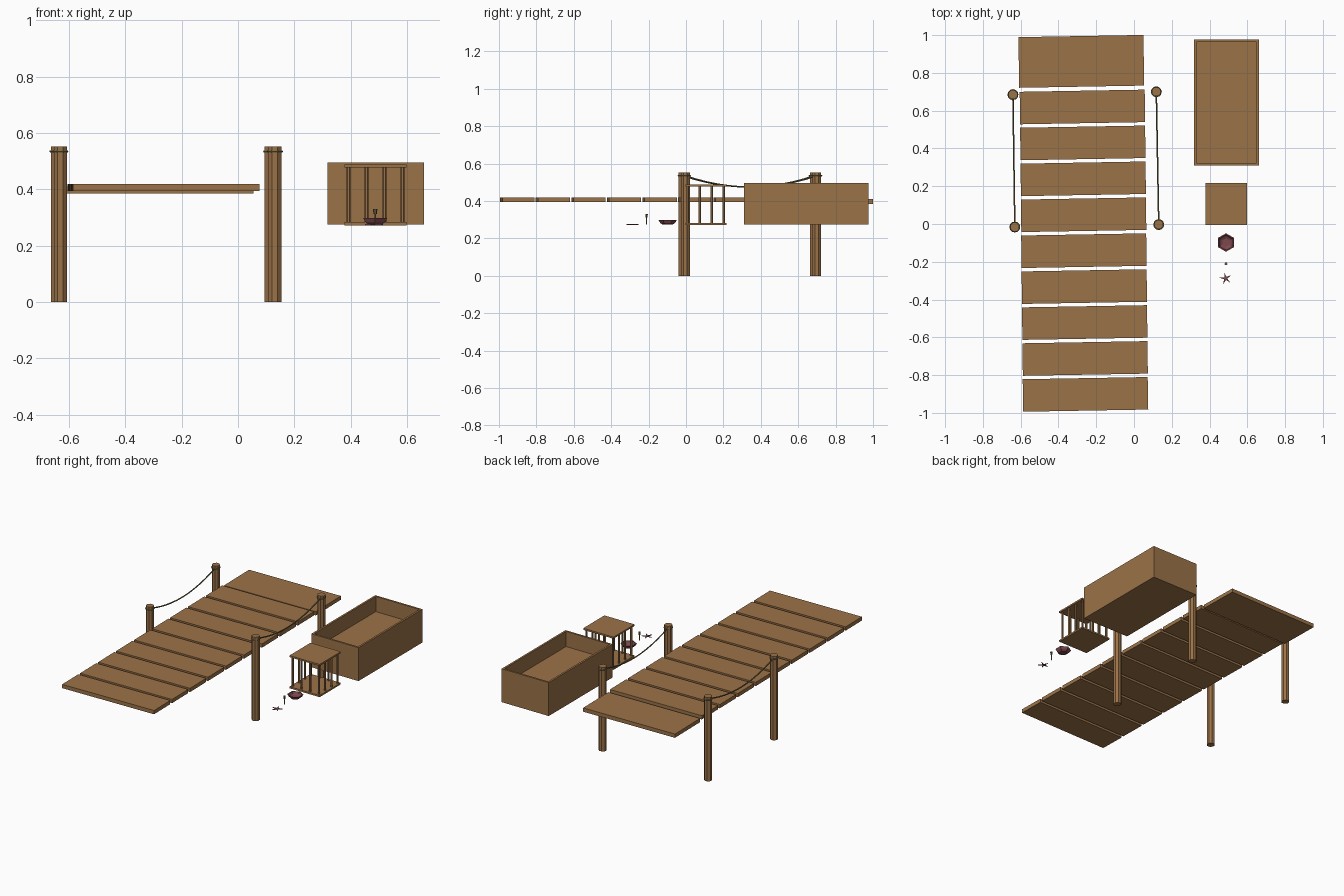
import bpy, bmesh, math
from mathutils import Matrix, Vector

if "Cube" in bpy.data.objects:
    bpy.data.objects.remove(bpy.data.objects["Cube"])


def material(name, rgb):
    m = bpy.data.materials.new(name)
    m.diffuse_color = (*rgb, 1)
    m.use_nodes = True
    m.node_tree.nodes["Principled BSDF"].inputs["Base Color"].default_value = m.diffuse_color
    return m


WOOD = material("wood", (0.33, 0.17, 0.065))
ROPE = material("rope", (0.17, 0.14, 0.06))
SHELL = material("shell", (0.20, 0.065, 0.075))


def finish(bm, name, mat):
    bmesh.ops.recalc_face_normals(bm, faces=bm.faces)
    me = bpy.data.meshes.new(name)
    bm.to_mesh(me)
    bm.free()
    me.materials.append(mat)
    ob = bpy.data.objects.new(name, me)
    bpy.context.collection.objects.link(ob)
    return ob


def box(name, center, size, mat=WOOD, turn=0):
    bm = bmesh.new()
    bmesh.ops.create_cube(bm, size=1, matrix=Matrix.Translation(center)
                          @ Matrix.Rotation(turn, 4, 'Z') @ Matrix.Diagonal((*size, 1)))
    return finish(bm, name, mat)


def lathe(name, x, y, profile, sides, mat, turn=0):
    """Revolve (radius, z) rings and cap both ends."""
    bm = bmesh.new()
    rings = [[bm.verts.new((x + r * math.cos(turn + i * math.tau / sides),
                            y + r * math.sin(turn + i * math.tau / sides), z))
              for i in range(sides)] for r, z in profile]
    for a, b in zip(rings, rings[1:]):
        for i in range(sides):
            j = (i + 1) % sides
            bm.faces.new((a[i], a[j], b[j], b[i]))
    bm.faces.new(rings[0])
    bm.faces.new(rings[-1])
    return finish(bm, name, mat)


# Dock deck, turned one degree
TURN = math.radians(1)
for i in range(9):
    y = -0.902 + 0.1902 * i
    box(f"plank_{i + 1}", (-0.257 - 0.0105 * (y + 0.9), y, 0.406), (0.662, 0.172, 0.025), turn=TURN)
box("end_platform", (-0.279, 0.861, 0.397), (0.662, 0.268, 0.025), turn=TURN)

# Posts, rope loops and sagging ropes
sides = {"left": ((-0.631, -0.016), (-0.641, 0.685)),
         "right": ((0.131, -0.003), (0.118, 0.700))}
for side, ends in sides.items():
    for end, (x, y) in zip(("front", "back"), ends):
        lathe(f"{side}_{end}_post", x, y, [(0.025, 0), (0.025, 0.553)], 8, WOOD, math.pi / 8)
        bpy.ops.mesh.primitive_torus_add(major_radius=0.025, minor_radius=0.004, major_segments=12,
                                         minor_segments=6, location=(x, y, 0.535))
        loop = bpy.context.object
        loop.name = f"{side}_{end}_rope_loop"
        loop.data.materials.append(ROPE)
    cu = bpy.data.curves.new(f"{side}_rope", 'CURVE')
    cu.dimensions = '3D'
    cu.bevel_depth = 0.004
    cu.bevel_resolution = 1
    cu.materials.append(ROPE)
    sp = cu.splines.new('POLY')
    sp.points.add(12)
    a, b = Vector(ends[0]), Vector(ends[1])
    for i, p in enumerate(sp.points):
        t = i / 12
        q = a.lerp(b, t)
        p.co = (q.x, q.y, 0.535 - 0.06 * 4 * t * (1 - t), 1)
    bpy.context.collection.objects.link(bpy.data.objects.new(f"{side}_rope", cu))

# Open crate with a recessed floor
bm = bmesh.new()
bmesh.ops.create_cube(bm, size=1, matrix=Matrix.Translation((0.489, 0.644, 0.385))
                      @ Matrix.Diagonal((0.344, 0.666, 0.22, 1)))
top = max(bm.faces, key=lambda f: f.calc_center_median().z)
bmesh.ops.inset_region(bm, faces=[top], thickness=0.018)
hole = bmesh.ops.extrude_face_region(bm, geom=[top])["geom"]
bmesh.ops.translate(bm, vec=(0, 0, -0.1), verts=[v for v in hole if isinstance(v, bmesh.types.BMVert)])
bmesh.ops.delete(bm, geom=[top], context='FACES')
finish(bm, "crate", WOOD)

# Cage: two plates with bars around the edge
CX, CY = 0.488, 0.106
box("cage_base", (CX, CY, 0.278), (0.22, 0.22, 0.011))
box("cage_top", (CX, CY, 0.483), (0.22, 0.22, 0.011))
for i in range(4):
    for j in range(4):
        if i in (0, 3) or j in (0, 3):
            lathe(f"cage_bar_{i}_{j}", CX + (i - 1.5) * 0.064, CY + (j - 1.5) * 0.064,
                  [(0.007, 0.28), (0.007, 0.48)], 6, WOOD)

# Six-sided bowl
lathe("bowl", 0.487, -0.098, [(0.025, 0.273), (0.040, 0.283), (0.049, 0.298), (0.042, 0.298),
                              (0.034, 0.286), (0.022, 0.280)], 6, SHELL, math.pi / 6)

# Small mallet standing upright
lathe("mallet_handle", 0.487, -0.211, [(0.0025, 0.273), (0.0025, 0.315)], 6, WOOD)
lathe("mallet_head", 0.487, -0.211, [(0.006, 0.312), (0.008, 0.331)], 6, ROPE)

# Five-armed starfish
bm = bmesh.new()
ring = []
for i in range(10):
    r = 0.009 if i % 2 else 0.034
    ang = math.radians(30) + i * math.pi / 5
    ring.append(bm.verts.new((0.485 + r * math.cos(ang), -0.288 + r * math.sin(ang), 0.2725)))
base = bm.faces.new(ring)
ext = bmesh.ops.extrude_face_region(bm, geom=[base])["geom"]
bmesh.ops.translate(bm, vec=(0, 0, 0.004), verts=[v for v in ext if isinstance(v, bmesh.types.BMVert)])
finish(bm, "starfish", SHELL)
